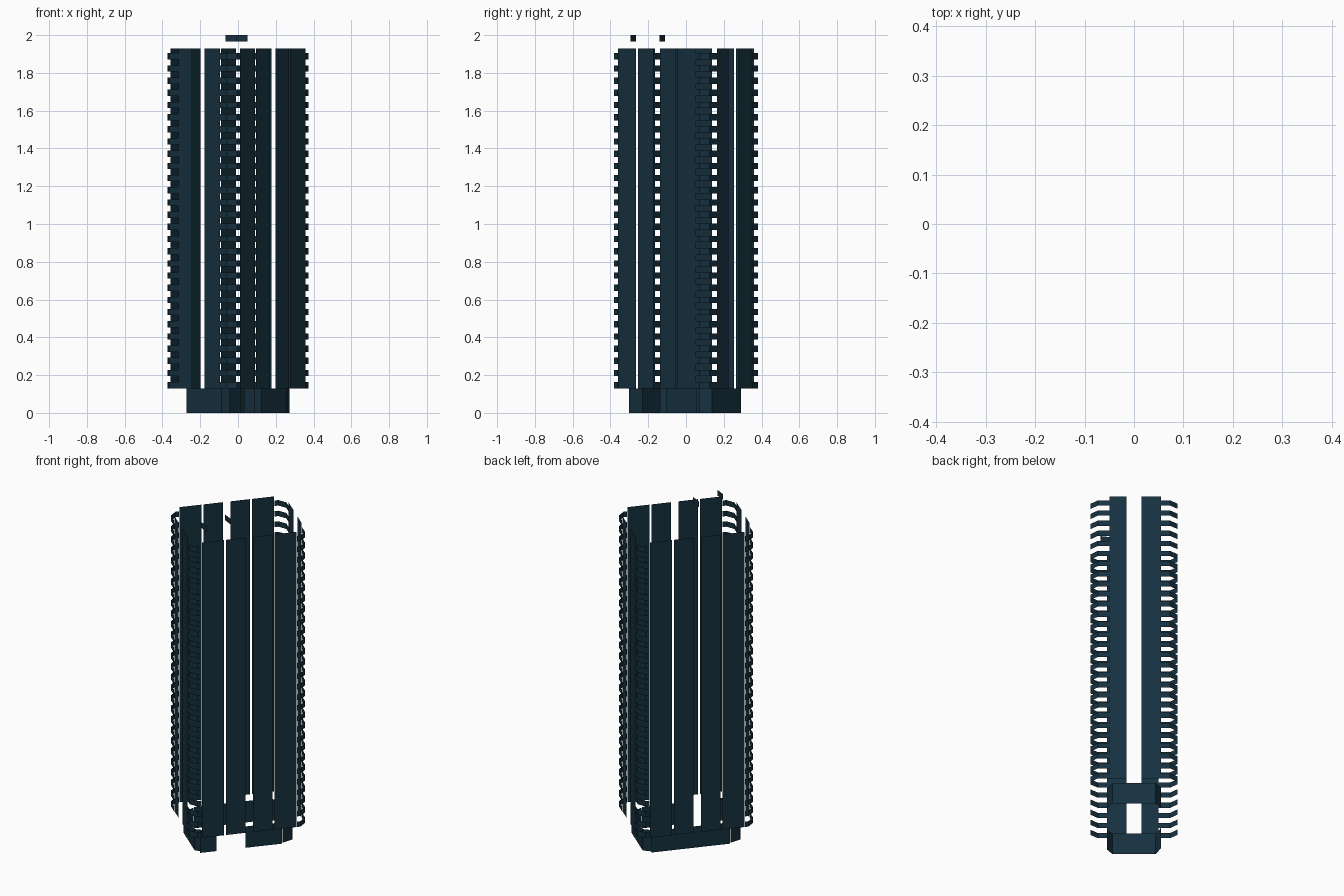
import bpy
import math

if "Cube" in bpy.data.objects:
    bpy.data.objects.remove(bpy.data.objects["Cube"])

PHI = math.radians(50)                      # heading of the long facade
N = (math.sin(PHI), -math.cos(PHI))         # outward from the long facade
D = (math.cos(PHI), math.sin(PHI))          # along the long facade

glass = bpy.data.materials.new("dark_glass")
glass.diffuse_color = (0.008, 0.03, 0.05, 1)
glass.use_nodes = True
glass.node_tree.nodes["Principled BSDF"].inputs["Base Color"].default_value = glass.diffuse_color


def plan(q, p):
    """Tower axes (q out of long side, p along it) to world x, y."""
    return (q * N[0] + p * D[0], q * N[1] + p * D[1])


def walls(name, paths, levels):
    """Thin upright glass sheets along each plan path, at each (z0, z1) level."""
    verts, faces = [], []
    for path in paths:
        for z0, z1 in levels:
            for a, b in zip(path, path[1:]):
                i = len(verts)
                verts += [(*a, z0), (*b, z0), (*b, z1), (*a, z1)]
                faces.append((i, i + 1, i + 2, i + 3))
    mesh = bpy.data.meshes.new(name)
    mesh.from_pydata(verts, [], faces)
    mesh.materials.append(glass)
    obj = bpy.data.objects.new(name, mesh)
    bpy.context.collection.objects.link(obj)
    return obj


TALL = [(0.13, 1.93)]
BASE = [(0.0, 0.13)]
FLOORS = [(0.13 + i * 0.0645, 0.163 + i * 0.0645) for i in range(28)]

long_spans = [(-0.27, -0.144), (-0.132, -0.022), (0.022, 0.132), (0.144, 0.27)]
short_spans = [(-0.15, -0.042), (0.042, 0.135)]

# The tower repeats under a half turn
for s, side in ((1, "right"), (-1, "left")):
    # Full-height glazing on the long and short facades
    walls(f"long_glazing_{side}",
          [[plan(s * 0.24, s * a), plan(s * 0.24, s * b)] for a, b in long_spans], TALL)
    walls(f"short_glazing_{side}",
          [[plan(s * b, s * 0.328), plan(s * a, s * 0.328)] for a, b in short_spans], TALL)

    # Corner bay windows, one band per floor
    bay_a = [(0.24, 0.272), (0.24, 0.293), (0.20, 0.33), (0.135, 0.33)]
    bay_b = [(-0.15, 0.33), (-0.20, 0.33), (-0.24, 0.295), (-0.24, 0.272)]
    for tag, bay in (("a", bay_a), ("b", bay_b)):
        walls(f"corner_windows_{side}_{tag}",
              [[plan(s * q, s * p) for q, p in bay]], FLOORS)

    # Recessed base: end wall with returns at its corners
    walls(f"base_end_{side}",
          [[plan(s * 0.15, s * 0.215), plan(s * 0.12, s * 0.28),
            plan(s * -0.12, s * 0.28), plan(s * -0.15, s * 0.23)]], BASE)

# Long base walls, with an entrance gap on one side
walls("base_entrance_wall",
      [[plan(0.16, -0.26), plan(0.16, -0.165)], [plan(0.16, 0.0), plan(0.16, 0.21)]], BASE)
walls("base_rear_wall", [[plan(-0.16, 0.24), plan(-0.16, -0.21)]], BASE)

# Small rooftop screens
walls("roof_screens", [[(-0.065, -0.265), (-0.005, -0.295)],
                       [(0.05, -0.14), (-0.01, -0.11)]], [(1.965, 2.0)])
